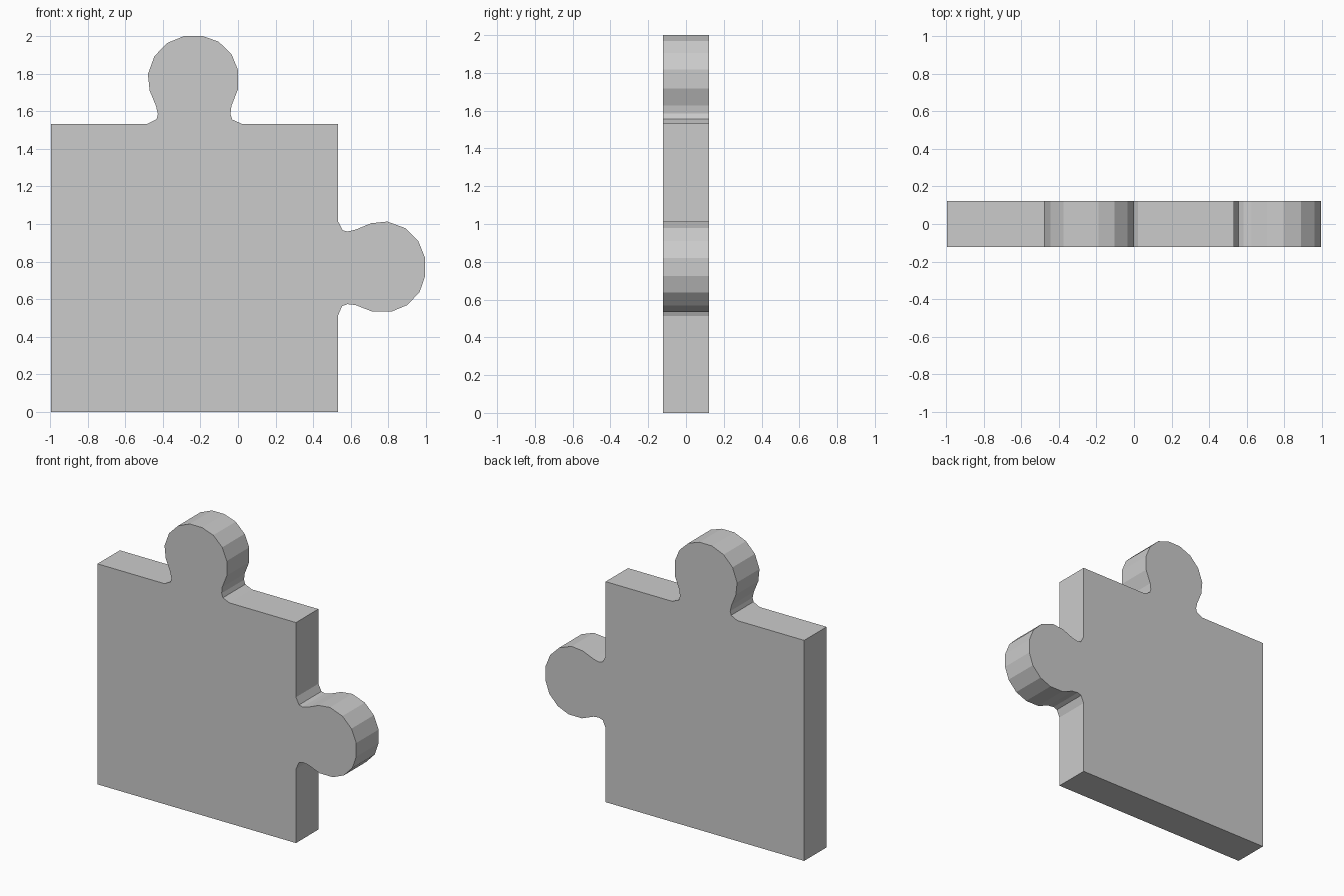
import bpy, bmesh

if "Cube" in bpy.data.objects:
    bpy.data.objects.remove(bpy.data.objects["Cube"])

LEFT, RIGHT, TOP, HALF = -0.995, 0.532, 1.533, 0.123

# Tab profile: (along the edge, outward from the edge)
TAB = [(-.246, 0), (-.199, .024), (-.192, .051), (-.202, .094), (-.236, .177),
       (-.245, .264), (-.21, .36), (-.141, .43), (-.051, .467), (.044, .467),
       (.13, .437), (.199, .371), (.234, .286), (.234, .184), (.199, .094),
       (.194, .051), (.204, .022), (.254, 0)]

# Outline, clockwise from the lower left: top tab, then the same tab turned to the right edge
outline = [(LEFT, 0), (LEFT, TOP)]
outline += [(-.234 + u, TOP + v) for u, v in TAB]
outline += [(RIGHT, TOP)]
outline += [(RIGHT + v * 0.992, .768 - u) for u, v in TAB]
outline += [(RIGHT, 0)]

# Extrude the outline into a flat slab
bm = bmesh.new()
front = bm.faces.new([bm.verts.new((x, -HALF, z)) for x, z in outline])
extruded = bmesh.ops.extrude_face_region(bm, geom=[front], use_keep_orig=True)
back = [e for e in extruded["geom"] if isinstance(e, bmesh.types.BMVert)]
bmesh.ops.translate(bm, verts=back, vec=(0, 2 * HALF, 0))
bmesh.ops.recalc_face_normals(bm, faces=bm.faces)

mesh = bpy.data.meshes.new("puzzle_piece")
bm.to_mesh(mesh)
bm.free()
piece = bpy.data.objects.new("puzzle_piece", mesh)
bpy.context.collection.objects.link(piece)
